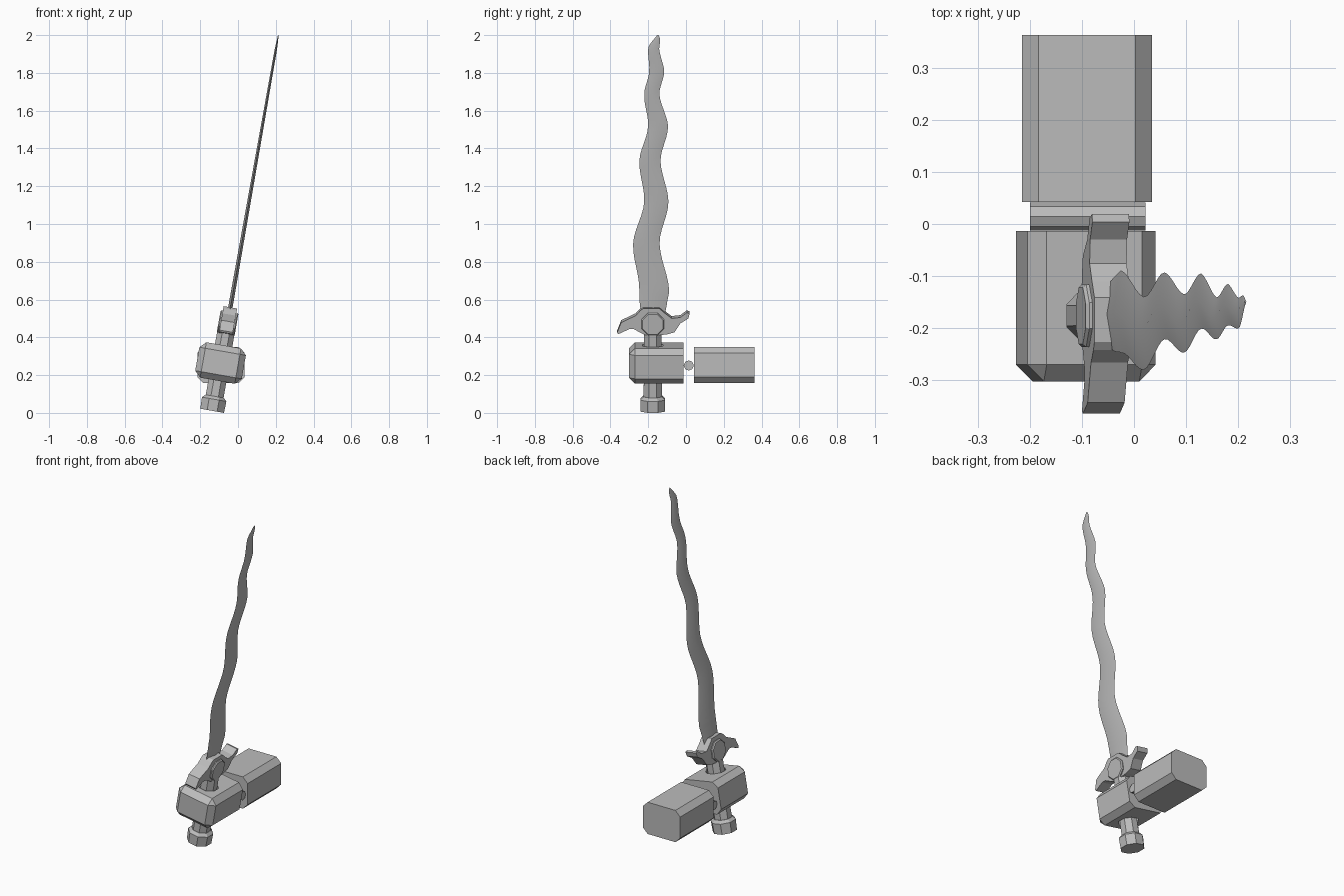
import bpy, bmesh, math
from mathutils import Matrix, Vector

cube = bpy.data.objects.get("Cube")
if cube:
    bpy.data.objects.remove(cube, do_unlink=True)

grey = bpy.data.materials.new("plain_grey")
grey.use_nodes = True
grey.diffuse_color = (0.5, 0.5, 0.5, 1)
grey.node_tree.nodes["Principled BSDF"].inputs["Base Color"].default_value = (0.5, 0.5, 0.5, 1)

# Sword frame: origin at the pommel base, leaning toward +x
LEAN = Matrix.Translation((-0.137, -0.176, 0.011)) @ Matrix.Rotation(math.radians(10), 4, 'Y')
UPRIGHT = Matrix.Identity(4)


def finish(name, bm, frame, smooth=None):
    bmesh.ops.recalc_face_normals(bm, faces=bm.faces)
    mesh = bpy.data.meshes.new(name)
    bm.to_mesh(mesh)
    bm.free()
    mesh.materials.append(grey)
    obj = bpy.data.objects.new(name, mesh)
    bpy.context.collection.objects.link(obj)
    obj.matrix_world = frame
    bpy.ops.object.select_all(action='DESELECT')
    obj.select_set(True)
    bpy.context.view_layer.objects.active = obj
    if smooth:
        bpy.ops.object.shade_smooth_by_angle(angle=math.radians(smooth))
    return obj


def loft(rings):
    """Skin a list of closed rings and cap both ends."""
    bm = bmesh.new()
    loops = [[bm.verts.new(p) for p in ring] for ring in rings]
    n = len(loops[0])
    for a, b in zip(loops, loops[1:]):
        for i in range(n):
            j = (i + 1) % n
            bm.faces.new((a[i], a[j], b[j], b[i]))
    bm.faces.new(loops[0][::-1])
    bm.faces.new(loops[-1])
    return bm


def octagon(r, h):
    angles = [math.radians(22.5 + 45 * i) for i in range(8)]
    return [Vector((r * math.cos(a), r * math.sin(a), h)) for a in angles]


def chamfered_box(size, centre, chamfer, pick):
    bm = bmesh.new()
    bmesh.ops.create_cube(bm, size=1)
    bmesh.ops.scale(bm, vec=size, verts=bm.verts)
    bmesh.ops.translate(bm, vec=centre, verts=bm.verts)
    edges = [e for e in bm.edges if pick(e.verts[0].co, e.verts[1].co, centre)]
    bmesh.ops.bevel(bm, geom=edges, offset=chamfer, segments=1, affect='EDGES')
    return bm


# Forearm with chamfered long edges
finish("forearm", chamfered_box((0.25, 0.321, 0.192), (-0.09, 0.2025, 0.254), 0.032,
       lambda a, b, c: abs(a.y - b.y) > 0.1), UPRIGHT)

# Wrist pin running sideways
pin = loft([octagon(0.027, -0.111), octagon(0.027, 0.111)])
bmesh.ops.rotate(pin, matrix=Matrix.Rotation(math.radians(22.5), 3, 'Z'), verts=pin.verts)
finish("wrist_pin", pin, Matrix.Translation((-0.089, 0.0145, 0.251)) @ Matrix.Rotation(math.pi / 2, 4, 'Y'))

# Fist: every edge chamfered except around the back face, with a grip hole
fist = finish("fist", chamfered_box((0.25, 0.289, 0.19), (0, 0.0185, 0.257), 0.032,
              lambda a, b, c: not (a.y > c[1] and b.y > c[1])), LEAN)
cutter = finish("grip_hole_cutter", loft([octagon(0.058, 0.1), octagon(0.058, 0.42)]), LEAN)
cutter.hide_render = True
bpy.context.view_layer.objects.active = fist
hole = fist.modifiers.new("grip_hole", 'BOOLEAN')
hole.object = cutter
hole.operation = 'DIFFERENCE'
hole.solver = 'EXACT'
bpy.ops.object.modifier_apply(modifier=hole.name)
bpy.data.objects.remove(cutter, do_unlink=True)

# Grip and pommel
finish("grip", loft([octagon(0.052, 0.06), octagon(0.05, 0.45)]), LEAN)
finish("pommel", loft([octagon(0.069, 0), octagon(0.071, 0.062), octagon(0.054, 0.078)]), LEAN)

# Crossguard: one horn droops, the other rises
outline = [(-.066, .545), (-.09, .518), (-.167, .481), (-.188, .428), (-.183, .418),
           (-.125, .445), (-.1, .445), (-.04, .413), (.035, .413), (.075, .417),
           (.115, .428), (.146, .476), (.188, .502), (.195, .529), (.18, .534),
           (.146, .508), (.1, .503), (.066, .529), (.035, .556), (-.05, .556)]
finish("crossguard", loft([[(x, y, z) for y, z in outline] for x in (-0.036, 0.036)]), LEAN)

# Boss through the guard
boss = loft([octagon(0.059, -0.048), octagon(0.065, -0.042),
             octagon(0.065, 0.042), octagon(0.059, 0.048)])
finish("guard_boss", boss,
       LEAN @ Matrix.Translation((0, 0, 0.473)) @ Matrix.Rotation(math.pi / 2, 4, 'Y'))

# Wavy blade: (height, sideways offset, half width) at each bend
bends = [(.5, 0, .06), (.569, .003, .071), (.644, .008, .079), (.897, -.034, .07),
         (1.128, .019, .064), (1.342, -.015, .056), (1.531, .028, .053),
         (1.703, -.005, .04), (1.827, .021, .04), (1.945, .005, .029), (2.02, .027, .003)]
rings = []
STEPS = 6
for k, (low, high) in enumerate(zip(bends, bends[1:])):
    last = k == len(bends) - 2
    for i in range(STEPS + (1 if last else 0)):
        t = i / STEPS
        ease = t * t * (3 - 2 * t)
        h = low[0] + (high[0] - low[0]) * t
        mid = low[1] + (high[1] - low[1]) * ease
        half = low[2] + (high[2] - low[2]) * (t * t if last else t)
        thick = 0.014 - 0.004 * h if not last else 0.006 - 0.004 * t
        rings.append([(0, mid - half, h), (thick, mid, h), (0, mid + half, h), (-thick, mid, h)])
finish("blade", loft(rings), LEAN, smooth=30)
